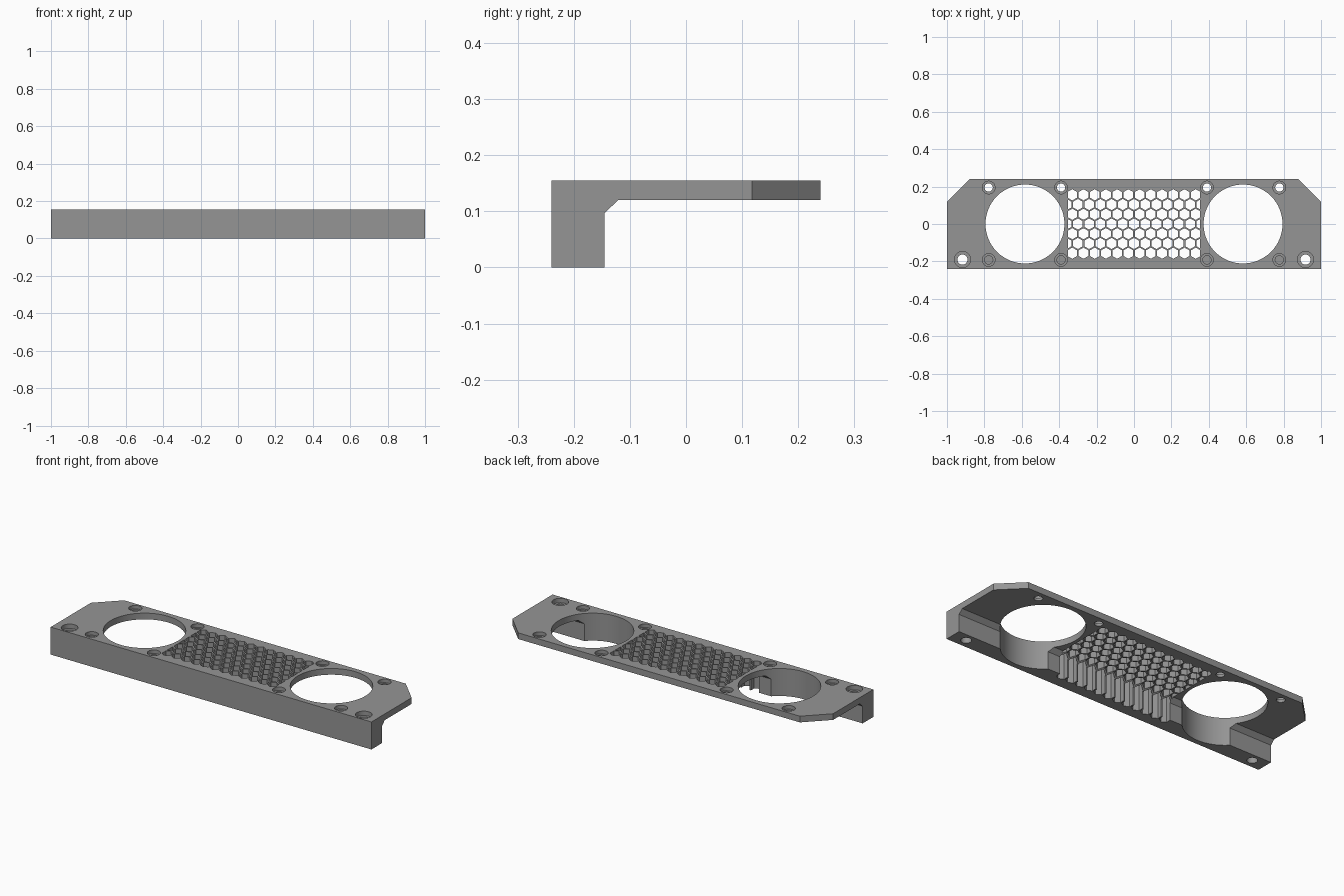
import bpy, bmesh, math

if "Cube" in bpy.data.objects:
    bpy.data.objects.remove(bpy.data.objects["Cube"])

TOP, UNDER = 0.155, 0.12

grey = bpy.data.materials.new("mid grey")
grey.diffuse_color = (0.3, 0.3, 0.3, 1)
grey.use_nodes = True
grey.node_tree.nodes["Principled BSDF"].inputs["Base Color"].default_value = grey.diffuse_color


def new_object(name, bm):
    bmesh.ops.recalc_face_normals(bm, faces=bm.faces)
    mesh = bpy.data.meshes.new(name)
    bm.to_mesh(mesh)
    bm.free()
    obj = bpy.data.objects.new(name, mesh)
    bpy.context.collection.objects.link(obj)
    mesh.materials.append(grey)
    return obj


def prism(bm, points, offset):
    """Extrude a closed 3D outline by an offset."""
    face = bm.faces.new([bm.verts.new(p) for p in points])
    moved = bmesh.ops.extrude_face_region(bm, geom=[face], use_keep_orig=True)
    verts = [g for g in moved["geom"] if isinstance(g, bmesh.types.BMVert)]
    bmesh.ops.translate(bm, verts=verts, vec=offset)


def circle(x, y, r, n, start=0.0):
    return [(x + r * math.cos(start + math.tau * i / n),
             y + r * math.sin(start + math.tau * i / n)) for i in range(n)]


def clip_x(points, limit):
    """Trim an outline to |x| <= limit."""
    for s in (1, -1):
        out = []
        for a, b in zip(points, points[1:] + points[:1]):
            da, db = limit - s * a[0], limit - s * b[0]
            if da >= 0:
                out.append(a)
            if da * db < 0:
                t = da / (da - db)
                out.append((a[0] + t * (b[0] - a[0]), a[1] + t * (b[1] - a[1])))
        points = out
    return points


def cut(target, name, outlines):
    """Subtract vertical prisms given as (outline, z_low, z_high)."""
    bm = bmesh.new()
    for pts, lo, hi in outlines:
        prism(bm, [(x, y, lo) for x, y in pts], (0, 0, hi - lo))
    cutter = new_object(name, bm)
    cutter.hide_render = True
    mod = target.modifiers.new(name, "BOOLEAN")
    mod.operation, mod.solver, mod.object = "DIFFERENCE", "EXACT", cutter
    bpy.context.view_layer.objects.active = target
    bpy.ops.object.modifier_apply(modifier=mod.name)
    bpy.data.objects.remove(cutter)


# Panel: top plate with a deep front bar and a chamfered inner corner
bm = bmesh.new()
profile = [(-0.24, 0), (-0.145, 0), (-0.145, 0.097), (-0.121, UNDER),
           (0.24, UNDER), (0.24, TOP), (-0.24, TOP)]
prism(bm, [(-1, y, z) for y, z in profile], (2, 0, 0))
panel = new_object("vent_panel", bm)

# Sloped rear corners
cut(panel, "corner_cutter", [
    ([(s * 1.0, 0.118), (s * 1.1, 0.018), (s * 1.1, 0.34), (s * 0.778, 0.34)], -0.1, 0.3)
    for s in (1, -1)])

# Large round openings and stepped screw holes
openings, bores, shafts = [], [], []
for s in (1, -1):
    openings.append((circle(s * 0.583, 0, 0.211, 64), -0.1, 0.3))
    bores.append((circle(s * 0.917, -0.19, 0.043, 32), TOP - 0.025, 0.3))
    shafts.append((circle(s * 0.917, -0.19, 0.027, 32), -0.1, 0.3))
    for x in (0.39, 0.777):
        for y in (0.195, -0.192):
            bores.append((circle(s * x, y, 0.034, 32), TOP - 0.02, 0.3))
            low = -0.1 if y > 0 else 0.06
            shafts.append((circle(s * x, y, 0.022, 32), low, 0.3))
cut(panel, "opening_cutter", openings)
cut(panel, "bore_cutter", bores)
cut(panel, "shaft_cutter", shafts)

# Honeycomb grille, trimmed at its left and right ends
pitch, limit = 0.06, 0.353
cells = []
for row in range(-3, 4):
    shift = 0.5 * (row % 2)
    for col in range(-7, 8):
        x = (col + shift) * pitch
        if abs(x) - 0.026 < limit - 0.004:
            hexagon = circle(x, row * 0.052, 0.030, 6, math.pi / 6)
            cells.append((clip_x(hexagon, limit), -0.1, 0.3))
cut(panel, "grille_cutter", cells)

# Smooth round walls, sharp edges elsewhere
bpy.ops.object.select_all(action="DESELECT")
panel.select_set(True)
bpy.context.view_layer.objects.active = panel
bpy.ops.object.shade_smooth_by_angle(angle=math.radians(25))
